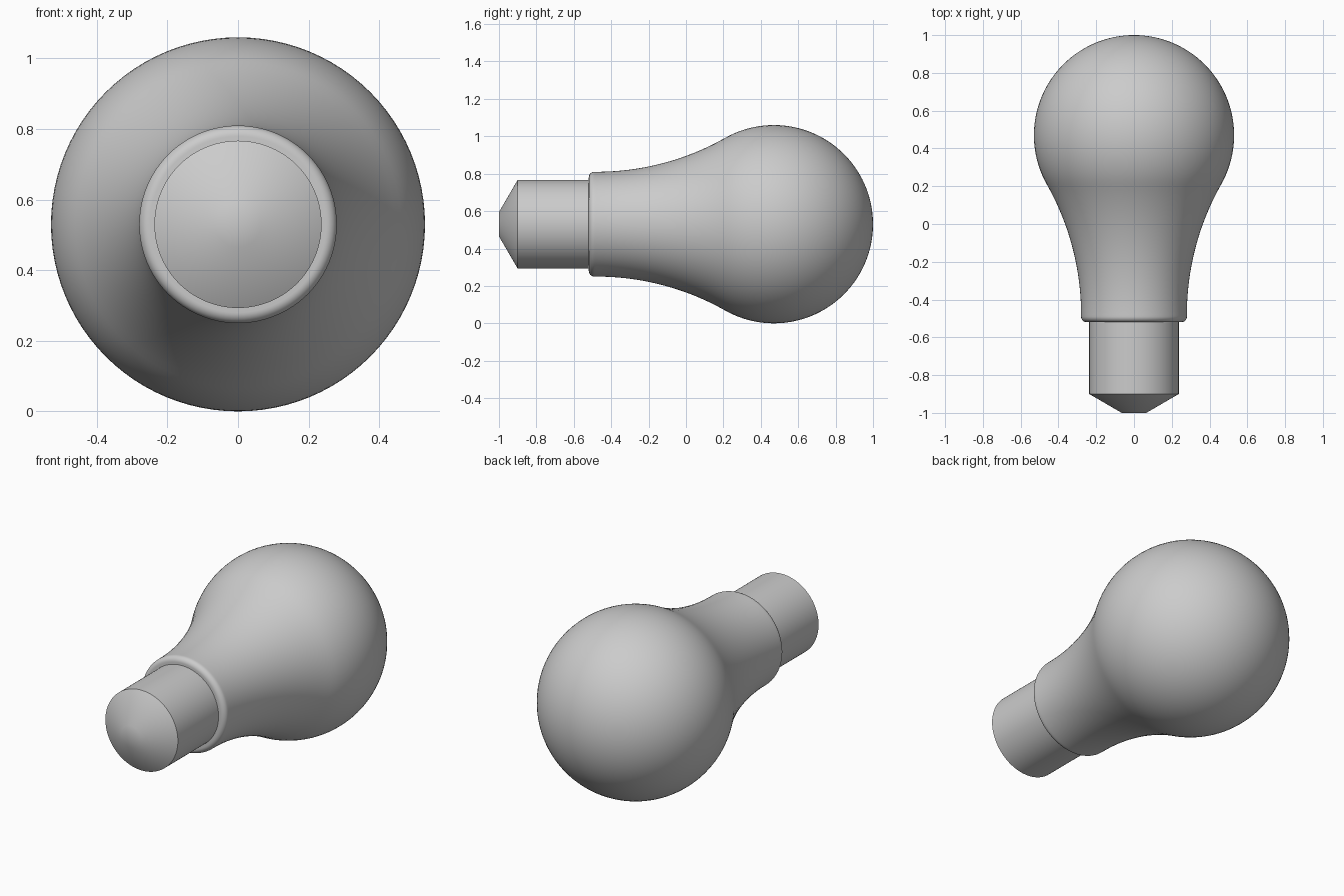
import bpy
import bmesh
from math import sin, cos, pi, radians, asin
from mathutils import Vector

cube = bpy.data.objects.get("Cube")
if cube:
    bpy.data.objects.remove(cube, do_unlink=True)

AXIS_Z = 0.53
SEGMENTS = 96

grey = bpy.data.materials.new("plain grey")
grey.use_nodes = True
COLOUR = (0.6, 0.6, 0.6, 1)
grey.diffuse_color = COLOUR
grey.node_tree.nodes["Principled BSDF"].inputs["Base Color"].default_value = COLOUR


def arc(y, r, radius, start, end, steps):
    """Arc in the (y, r) half plane; angles run from +y towards +r."""
    angles = [start + (end - start) * i / steps for i in range(steps + 1)]
    return [(y + radius * cos(a), r + radius * sin(a)) for a in angles]


def lathe(name, profile):
    """Revolve a (y, r) profile about the lengthwise axis."""
    bm = bmesh.new()
    verts = [bm.verts.new((max(r, 0), y, 0)) for y, r in profile]
    edges = [bm.edges.new(pair) for pair in zip(verts, verts[1:])]
    bmesh.ops.spin(bm, geom=verts + edges, cent=(0, 0, 0), axis=(0, 1, 0),
                   angle=2 * pi, steps=SEGMENTS)
    bmesh.ops.remove_doubles(bm, verts=bm.verts, dist=0.0001)
    bmesh.ops.recalc_face_normals(bm, faces=bm.faces)
    bmesh.ops.translate(bm, verts=bm.verts, vec=Vector((0, 0, AXIS_Z)))
    mesh = bpy.data.meshes.new(name)
    bm.to_mesh(mesh)
    bm.free()
    mesh.materials.append(grey)
    obj = bpy.data.objects.new(name, mesh)
    bpy.context.collection.objects.link(obj)
    bpy.ops.object.select_all(action='DESELECT')
    obj.select_set(True)
    bpy.context.view_layer.objects.active = obj
    bpy.ops.object.shade_smooth_by_angle(angle=radians(45))
    return obj


# Glass bulb: rounded lip, flared neck and a globe tangent to the neck
globe_y, globe_r = 0.47, 0.53
neck_y, neck_r, lip = -0.48, 0.28, 0.03
reach = globe_y - neck_y
gap = globe_r - neck_r
flare = (reach ** 2 - globe_r ** 2 + neck_r ** 2) / (2 * gap)
tilt = asin(reach / (flare + globe_r))

bulb = [(neck_y - 0.04, 0.22)]
bulb += arc(neck_y - 0.01, neck_r - lip, lip, pi, pi / 2, 8)
bulb += arc(neck_y, neck_r + flare, flare, -pi / 2, -pi / 2 + tilt, 20)
bulb += arc(globe_y, 0, globe_r, pi / 2 + tilt, 0, 40)[1:]
lathe("glass_bulb", bulb)

# Plain cylindrical base with a blunt conical tip
lathe("base_cap", [(-1, 0), (-1, 0.065), (-0.9, 0.237), (-0.5, 0.237), (-0.5, 0)])
